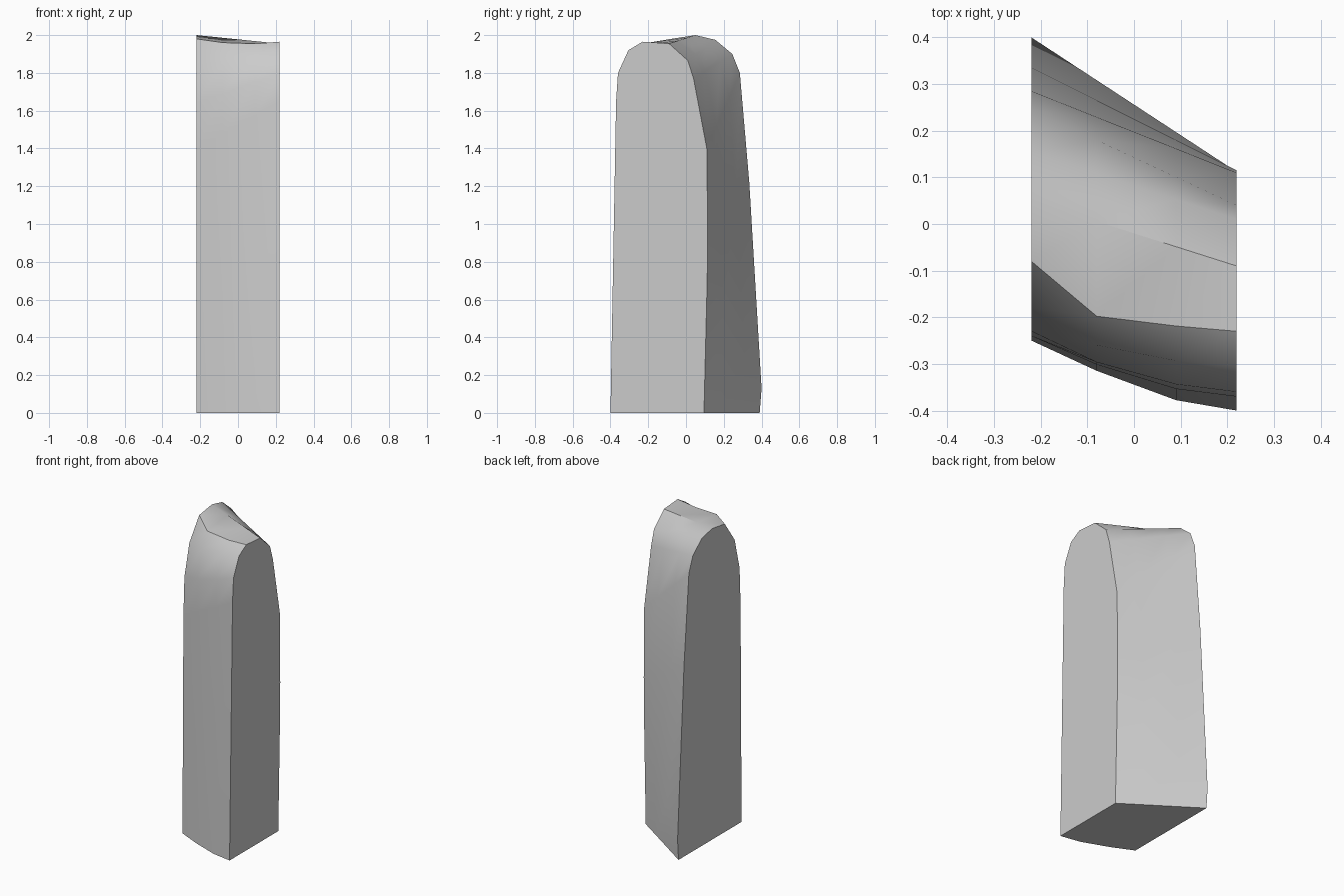
import bpy
import bmesh
from math import radians

cube = bpy.data.objects.get("Cube")
if cube:
    bpy.data.objects.remove(cube, do_unlink=True)

# Side outlines (y, z), front foot over the crown to the back foot
left_outline = [(-.40, 0), (-.37, 1.65), (-.36, 1.8), (-.305, 1.92), (-.23, 1.965),
                (-.09, 1.955), (.01, 1.865), (.04, 1.77), (.11, 1.4), (.115, .95),
                (.112, .7), (.095, 0)]
right_outline = [(-.25, 0), (-.24, 1.4), (-.23, 1.64), (-.18, 1.84), (-.08, 1.98),
                 (.05, 2.0), (.155, 1.975), (.245, 1.9), (.285, 1.8), (.335, 1.22),
                 (.40, .13), (.39, 0)]

HALF = 0.22
# Stations between the sides: x, forward bulge of the first outline points
stations = [(-HALF, []),
            (-.08, [.017, .02, .025, .04, .07]),
            (.09, [.022, .022, .022, .025, .033]),
            (HALF, [])]


def section(bm, x, bulge):
    """Blend the two outlines at x and push the front forward."""
    t = (x + HALF) / (2 * HALF)
    ring = []
    for i, (a, b) in enumerate(zip(right_outline, left_outline)):
        y = a[0] + (b[0] - a[0]) * t
        z = a[1] + (b[1] - a[1]) * t
        if i < len(bulge):
            y -= bulge[i]
        if i == 4 and bulge:
            z -= .015
        ring.append(bm.verts.new((x, y, z)))
    return ring


# Loft the block and close its sides and foot
bm = bmesh.new()
rings = [section(bm, x, bulge) for x, bulge in stations]
n = len(left_outline)
for r, s in zip(rings, rings[1:]):
    for i in range(n - 1):
        bm.faces.new((r[i], r[i + 1], s[i + 1], s[i]))
bm.faces.new(rings[0])
bm.faces.new(rings[-1])
bm.faces.new([r[0] for r in rings] + [r[-1] for r in reversed(rings)])
bmesh.ops.recalc_face_normals(bm, faces=bm.faces[:])

mesh = bpy.data.meshes.new("rounded_block")
bm.to_mesh(mesh)
bm.free()
block = bpy.data.objects.new("rounded_block", mesh)
bpy.context.collection.objects.link(block)

# Plain grey
grey = bpy.data.materials.new("light_grey")
grey.use_nodes = True
colour = (.6, .6, .6, 1)
grey.diffuse_color = colour
grey.node_tree.nodes["Principled BSDF"].inputs["Base Color"].default_value = colour
mesh.materials.append(grey)

# Smooth crown with sharp rims
bpy.ops.object.select_all(action='DESELECT')
block.select_set(True)
bpy.context.view_layer.objects.active = block
bpy.ops.object.shade_smooth_by_angle(angle=radians(35))
